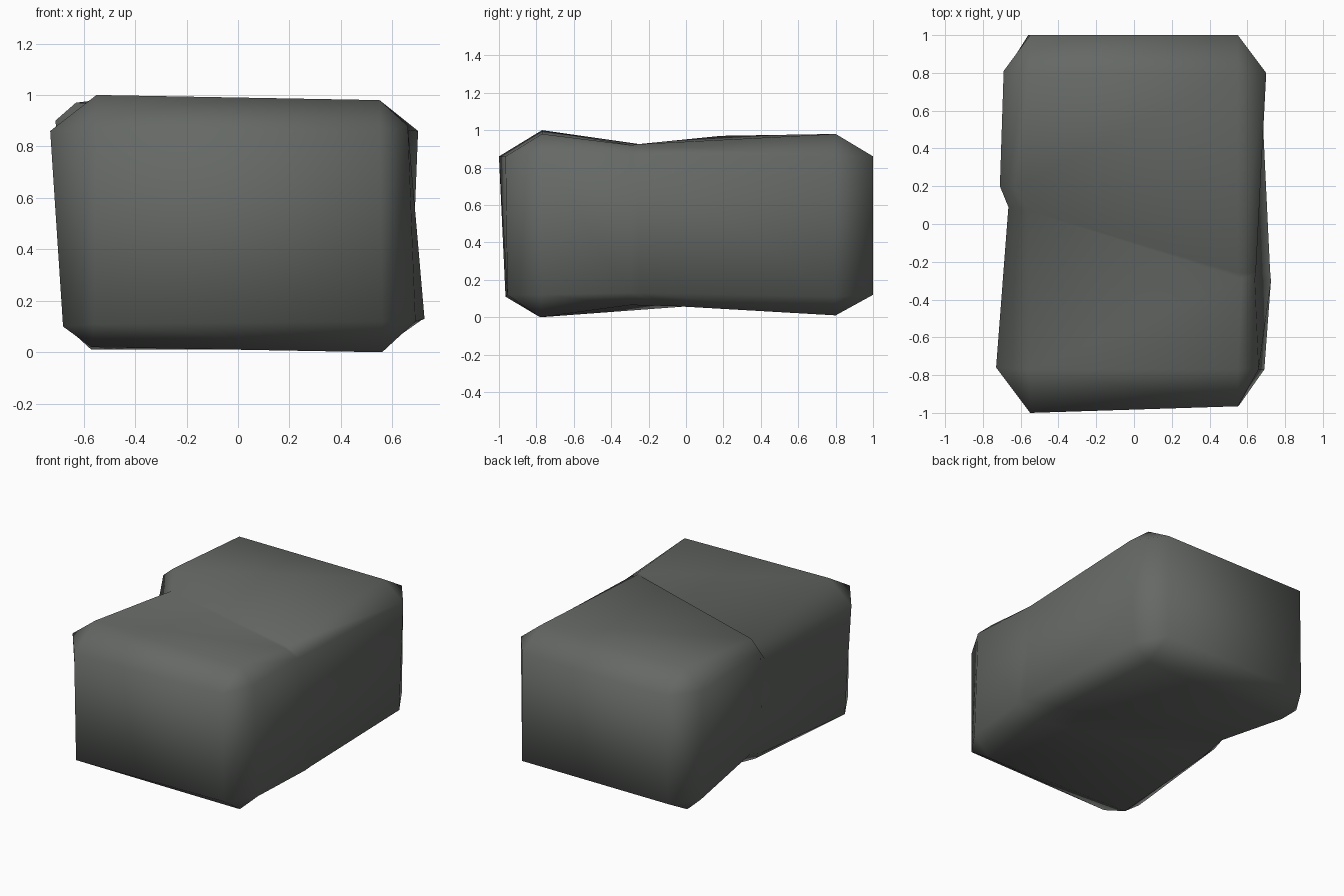
import bpy, bmesh

if "Cube" in bpy.data.objects:
    bpy.data.objects.remove(bpy.data.objects["Cube"])

# Stone colour
mat = bpy.data.materials.new("dark grey stone")
mat.diffuse_color = (0.13, 0.14, 0.13, 1)
mat.use_nodes = True
mat.node_tree.nodes["Principled BSDF"].inputs["Base Color"].default_value = mat.diffuse_color

# Chamfered cross-sections from front to back, each going round as:
# top-left, top-right, right-top, right-bottom, bottom-right, bottom-left, left-bottom, left-top
front = [(-.55, -.77, 1.0), (.55, -.77, .98), (.66, -.77, .88), (.69, -.77, .12),
         (.56, -.78, 0), (-.57, -.77, .02), (-.68, -.76, .10), (-.73, -.76, .86)]
valley = [(-.56, .07, .88), (.57, -.29, .92), (.64, -.29, .87), (.725, -.30, .13),
          (.56, -.30, .065), (-.55, .03, .06), (-.62, .06, .13), (-.665, .09, .80)]
ridge = [(-.63, .19, .97), (.55, -.26, .925), (.645, -.26, .865), (.72, -.24, .13),
         (.56, -.07, .06), (-.55, .22, .10), (-.61, .17, .16), (-.71, .20, .90)]
back = [(-.55, .80, .98), (.55, .80, .98), (.70, .80, .86), (.67, .80, .11),
        (.55, .80, .01), (-.57, .80, .01), (-.68, .81, .11), (-.69, .81, .86)]
# End faces: top-left, top-right, bottom-right, bottom-left
front_face = [(-.55, -1, .86), (.55, -.965, .86), (.56, -.955, .12), (-.56, -.965, .11)]
back_face = [(-.55, 1, .86), (.55, 1, .86), (.55, 1, .12), (-.56, 1, .12)]

bm = bmesh.new()
rings = [[bm.verts.new(p) for p in s] for s in (front, valley, ridge, back)]

# Sides of the block
for a, b in zip(rings, rings[1:]):
    for i in range(8):
        j = (i + 1) % 8
        bm.faces.new((a[i], a[j], b[j], b[i]))


# Ends: flat face, four chamfers, four corner triangles
def close_end(ring, pts):
    c = [bm.verts.new(p) for p in pts]
    bm.faces.new(c)
    for k in range(4):
        n = (k + 1) % 4
        i = 2 * k
        bm.faces.new((ring[i], ring[i + 1], c[n], c[k]))
        bm.faces.new((ring[i + 1], ring[(i + 2) % 8], c[n]))


close_end(rings[0], front_face)
close_end(rings[-1], back_face)

bmesh.ops.recalc_face_normals(bm, faces=bm.faces)
for f in bm.faces:
    f.smooth = True
mesh = bpy.data.meshes.new("stone_block")
bm.to_mesh(mesh)
bm.free()
mesh.materials.append(mat)
obj = bpy.data.objects.new("stone_block", mesh)
bpy.context.collection.objects.link(obj)
